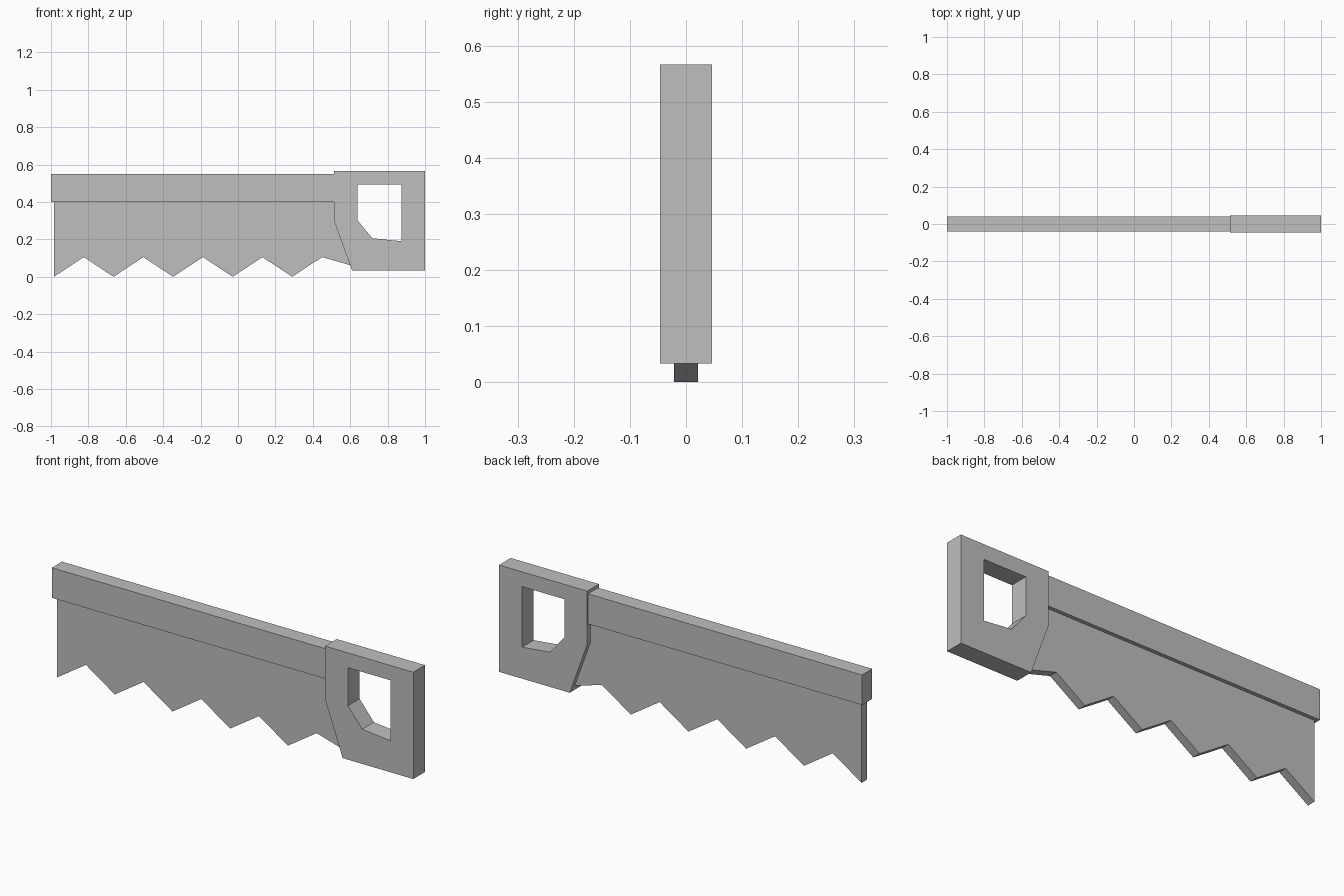
import bpy
import bmesh

cube = bpy.data.objects.get("Cube")
if cube:
    bpy.data.objects.remove(cube, do_unlink=True)

GREY = (0.52, 0.52, 0.52, 1.0)
grey = bpy.data.materials.new("plain_grey")
grey.use_nodes = True
grey.diffuse_color = GREY
grey.node_tree.nodes["Principled BSDF"].inputs["Base Color"].default_value = GREY


def slab(name, outline, half, hole=None):
    """Extrude an x-z outline to +-half in y; a hole has as many points as the outline."""
    bm = bmesh.new()

    def ring(points, y):
        return [bm.verts.new((x, y, z)) for x, z in points]

    def bridge(a, b):
        n = len(a)
        for i in range(n):
            j = (i + 1) % n
            bm.faces.new((a[i], a[j], b[j], b[i]))

    front, back = ring(outline, -half), ring(outline, half)
    bridge(front, back)
    if hole:
        hole_front, hole_back = ring(hole, -half), ring(hole, half)
        bridge(hole_front, hole_back)
        bridge(front, hole_front)
        bridge(back, hole_back)
    else:
        bm.faces.new(front)
        bm.faces.new(back)
    bmesh.ops.recalc_face_normals(bm, faces=bm.faces)
    mesh = bpy.data.meshes.new(name)
    bm.to_mesh(mesh)
    bm.free()
    mesh.materials.append(grey)
    obj = bpy.data.objects.new(name, mesh)
    bpy.context.collection.objects.link(obj)
    return obj


# Toothed blade, its far end tucked into the handle
LEFT, PITCH, GULLET = -0.984, 0.3185, 0.105
blade = [(LEFT, 0.41)]
for i in range(5):
    tip = LEFT + i * PITCH
    blade += [(tip, 0.0), (tip + PITCH / 2, GULLET)]
blade += [(0.605, 0.06), (0.53, 0.41)]
slab("blade", blade, 0.021)

# Thick rail along the top of the blade
slab("spine", [(-1, 0.4), (0.52, 0.4), (0.52, 0.55), (-1, 0.55)], 0.04)

# Handle with a finger opening
slab("handle",
     [(0.513, 0.566), (1, 0.566), (1, 0.033), (0.61, 0.033), (0.513, 0.3)],
     0.046,
     hole=[(0.639, 0.492), (0.873, 0.492), (0.873, 0.19), (0.718, 0.206), (0.639, 0.302)])
